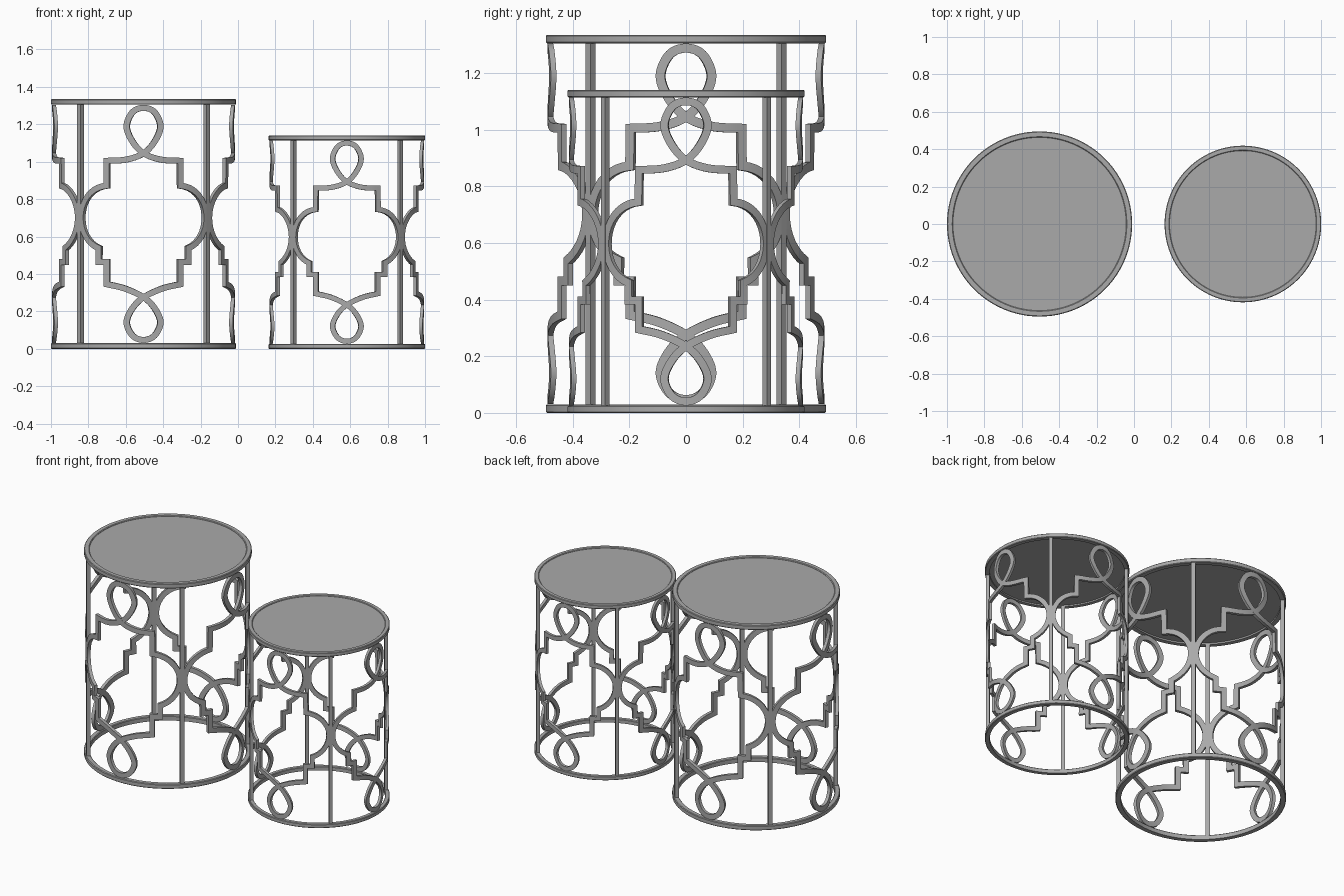
import bpy, bmesh, math
from mathutils import Vector

if "Cube" in bpy.data.objects:
    bpy.data.objects.remove(bpy.data.objects["Cube"])

R_MID = 0.479      # radius the scrollwork is wrapped around (large table)
H = 1.335          # height of large table
RIM_R, RIM_W, RIM_H = 0.495, 0.032, 0.03

metal = bpy.data.materials.new("grey_metal")
metal.diffuse_color = (0.4, 0.4, 0.4, 1)
metal.use_nodes = True
metal.node_tree.nodes["Principled BSDF"].inputs["Base Color"].default_value = metal.diffuse_color


def finish(name, bm, centre, scale):
    """Turn a bmesh into a placed, smooth-by-angle object."""
    bmesh.ops.recalc_face_normals(bm, faces=bm.faces)
    for v in bm.verts:
        v.co = Vector((v.co.x * scale[0] + centre, v.co.y * scale[0], v.co.z * scale[1]))
    me = bpy.data.meshes.new(name)
    bm.to_mesh(me)
    bm.free()
    me.materials.append(metal)
    ob = bpy.data.objects.new(name, me)
    bpy.context.collection.objects.link(ob)
    bpy.ops.object.select_all(action='DESELECT')
    ob.select_set(True)
    bpy.context.view_layer.objects.active = ob
    bpy.ops.object.shade_smooth_by_angle(angle=math.radians(35))
    return ob


def spline(p, n=7):
    """Catmull-Rom curve; first and last points only guide the tangents."""
    p = [Vector(q) for q in p]
    out = []
    for a, b, c, d in zip(p, p[1:], p[2:], p[3:]):
        for i in range(n):
            t = i / n
            out.append(0.5 * (2 * b + (c - a) * t + (2 * a - 5 * b + 4 * c - d) * t * t
                              + (3 * b - a - 3 * c + d) * t ** 3))
    return out + [p[-2]]


def panel_path():
    """Closed outline (u along the circumference, z): loop, steps, arc, steps, loop."""
    half = spline([(-.058, 1.265), (0, 1.288), (.058, 1.265), (.09, 1.19), (.06, 1.11),
                   (0, 1.045), (-.09, 1.012), (-.2, 1.005), (-.3, 1.005)])
    for i in range(19):
        a = math.radians(94 + (250.5 - 94) * i / 18)
        half.append(Vector((-.19 + .172 * math.cos(a), .70 + .172 * math.sin(a))))
    half += [Vector((-.248, .465)), Vector((-.2, .465))]
    half += spline([(-.3, .365), (-.2, .345), (-.1, .322), (0, .275), (.06, .215),
                    (.09, .14), (.058, .07), (0, .047), (-.058, .07)])
    return half + [Vector((-q.x, q.y)) for q in reversed(half[1:-1])]


def scroll_panel(name, facing, centre, scale):
    """Flat bar swept along the outline and wrapped on the cylinder."""
    path, w, t = panel_path(), 0.016, 0.010
    n, bm, rings = len(path), bmesh.new(), []
    for i, p in enumerate(path):
        d1 = (p - path[i - 1]).normalized()
        d2 = (path[(i + 1) % n] - p).normalized()
        n1, n2 = Vector((-d1.y, d1.x)), Vector((-d2.y, d2.x))
        m = (n1 + n2).normalized()
        m = m * (w / max(0.5, m.dot(n1)))          # mitred corner
        ring = []
        for s, r in ((1, t), (-1, t), (-1, -t), (1, -t)):
            q = p + m * s
            a = facing + q.x / R_MID
            ring.append(bm.verts.new(((R_MID + r) * math.cos(a), (R_MID + r) * math.sin(a), q.y)))
        rings.append(ring)
    for i in range(n):
        a, b = rings[i], rings[(i + 1) % n]
        for k in range(4):
            bm.faces.new((a[k], a[(k + 1) % 4], b[(k + 1) % 4], b[k]))
    finish(name, bm, centre, scale)


def rim(name, z0, centre, scale, seg=96):
    """Ring with slightly eased outer edges."""
    ro, ri, z1, c = RIM_R, RIM_R - RIM_W, z0 + RIM_H, 0.004
    prof = [(ri, z0), (ro - c, z0), (ro, z0 + c), (ro, z1 - c), (ro - c, z1), (ri + c, z1), (ri, z1 - c)]
    bm = bmesh.new()
    rings = [[bm.verts.new((r * math.cos(2 * math.pi * i / seg), r * math.sin(2 * math.pi * i / seg), z))
              for r, z in prof] for i in range(seg)]
    for i in range(seg):
        a, b = rings[i], rings[(i + 1) % seg]
        for k in range(len(prof)):
            j = (k + 1) % len(prof)
            bm.faces.new((a[k], a[j], b[j], b[k]))
    finish(name, bm, centre, scale)


def table(size, centre, scale):
    # rims at floor and top
    rim(size + "_bottom_rim", 0, centre, scale)
    rim(size + "_top_rim", H - RIM_H, centre, scale)
    # table top plate set just under the rim edge
    bm = bmesh.new()
    bmesh.ops.create_cone(bm, cap_ends=True, segments=96, radius1=RIM_R - RIM_W + .003,
                          radius2=RIM_R - RIM_W + .003, depth=0.014)
    bmesh.ops.translate(bm, verts=bm.verts, vec=(0, 0, H - 0.013))
    finish(size + "_table_top", bm, centre, scale)
    for k in range(4):
        # square post between panels
        bm = bmesh.new()
        bmesh.ops.create_cube(bm, size=1)
        a = math.pi / 4 + k * math.pi / 2
        for v in bm.verts:
            x, y, z = v.co.x * .025 + R_MID - .002, v.co.y * .025, v.co.z * (H - .03) + H / 2
            v.co = (x * math.cos(a) - y * math.sin(a), x * math.sin(a) + y * math.cos(a), z)
        finish(f"{size}_post_{k + 1}", bm, centre, scale)
        # curved scrollwork panel
        scroll_panel(f"{size}_scroll_panel_{k + 1}", k * math.pi / 2, centre, scale)


table("large", -0.505, (1, 1))
table("small", 0.582, (0.846, 0.854))
